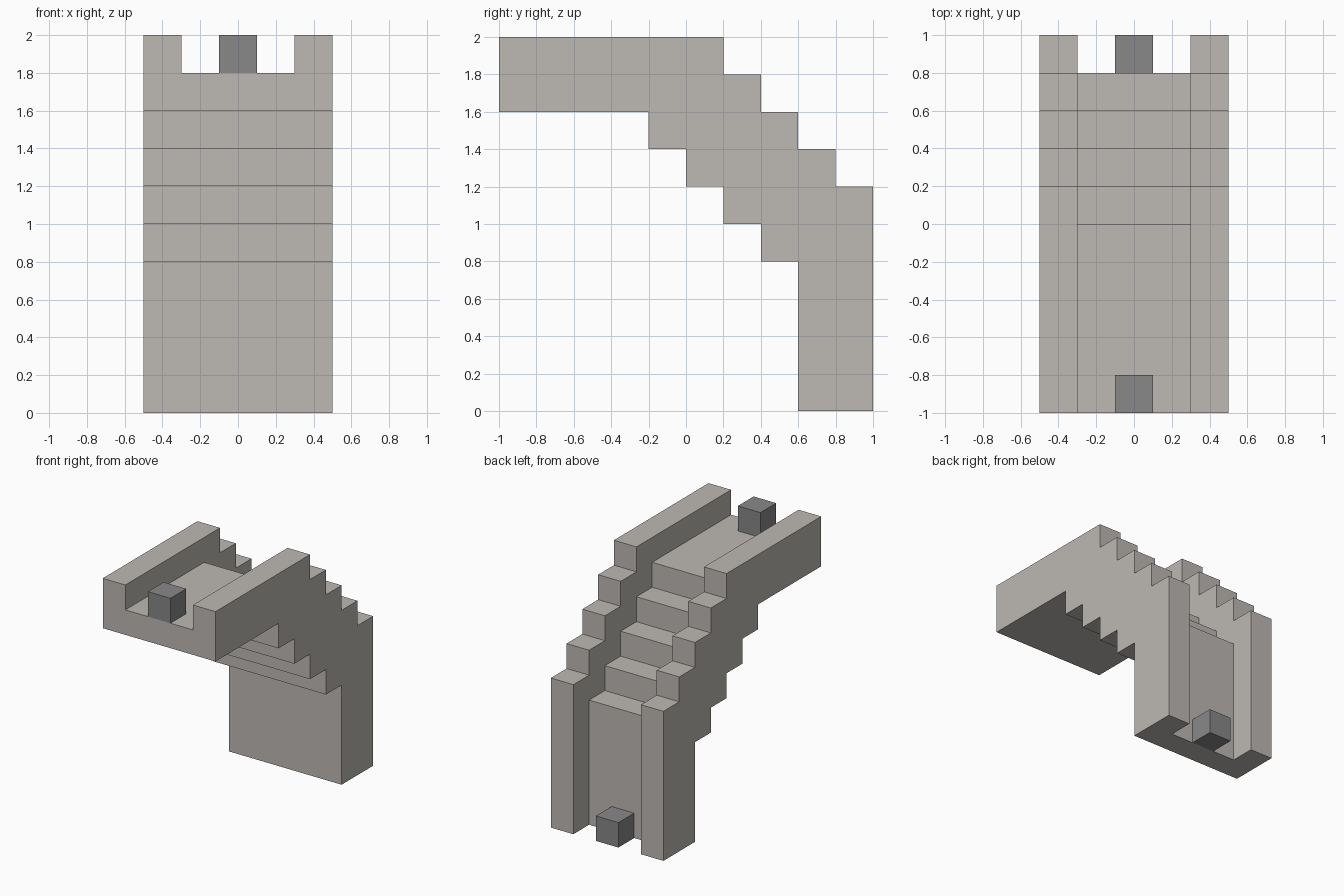
import bpy
import bmesh

STEP = 0.2

old = bpy.data.objects.get("Cube")
if old:
    bpy.data.objects.remove(old, do_unlink=True)


def make_material(name, rgb):
    mat = bpy.data.materials.new(name)
    mat.use_nodes = True
    color = (*rgb, 1)
    mat.diffuse_color = color
    mat.node_tree.nodes["Principled BSDF"].inputs["Base Color"].default_value = color
    return mat


def stairs(y, z, count=4):
    """Corner points of a staircase going down towards the back."""
    points = [(y, z)]
    for _ in range(count):
        z -= STEP
        points.append((y, z))
        y += STEP
        points.append((y, z))
    return points


def prism(name, profile, half_width, mat):
    """Extrude a side profile of (y, z) points across x."""
    bm = bmesh.new()
    face = bm.faces.new([bm.verts.new((-half_width, y, z)) for y, z in profile])
    ext = bmesh.ops.extrude_face_region(bm, geom=[face])
    moved = [v for v in ext["geom"] if isinstance(v, bmesh.types.BMVert)]
    bmesh.ops.translate(bm, verts=moved, vec=(2 * half_width, 0, 0))
    bmesh.ops.recalc_face_normals(bm, faces=bm.faces)
    mesh = bpy.data.meshes.new(name)
    bm.to_mesh(mesh)
    bm.free()
    mesh.materials.append(mat)
    obj = bpy.data.objects.new(name, mesh)
    bpy.context.collection.objects.link(obj)
    return obj


stone = make_material("warm grey stone", (0.51, 0.479, 0.451))
dark = make_material("dark grey", (0.246, 0.246, 0.246))

# Stepped body: upper stairs to the back, lower stairs returning to the front
upper = stairs(0.2, 2)
lower = stairs(-0.2, 1.6)
profile = [(-1, 2)] + upper + [(1, 0), (0.6, 0)] + lower[::-1] + [(-1, 1.6)]
body = prism("stepped_channel", profile, 0.5, stone)

# Channel between the two side rails, following the same stairs
groove = [(-1.5, 1.8)] + stairs(0, 1.8) + [(0.8, -0.5), (1.5, -0.5), (1.5, 2.5), (-1.5, 2.5)]
cutter = prism("channel_cutter", groove, 0.3, stone)
cutter.hide_render = True

cut = body.modifiers.new("channel", "BOOLEAN")
cut.operation = "DIFFERENCE"
cut.solver = "EXACT"
cut.object = cutter
bpy.context.view_layer.update()
result = bpy.data.meshes.new_from_object(body.evaluated_get(bpy.context.evaluated_depsgraph_get()))
body.modifiers.clear()
body.data = result
bpy.data.objects.remove(cutter, do_unlink=True)

# Small blocks at both ends of the channel
for name, y, z in (("front_block", -1, 1.8), ("back_block", 0.8, 0)):
    square = [(y, z), (y + STEP, z), (y + STEP, z + STEP), (y, z + STEP)]
    prism(name, square, STEP / 2, dark)
